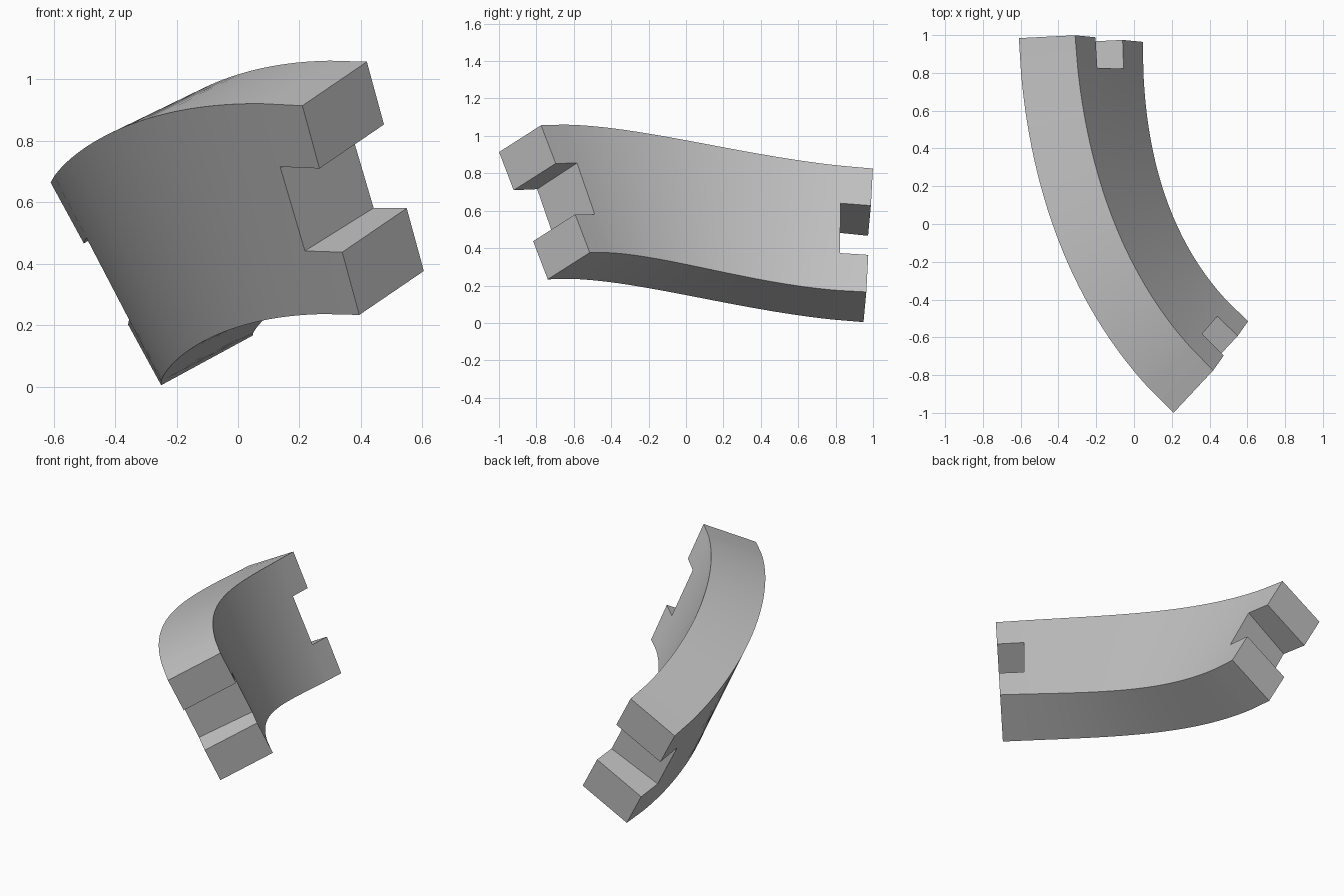
import bpy, bmesh
from mathutils import Vector

cube = bpy.data.objects.get("Cube")
if cube:
    bpy.data.objects.remove(cube)

HEIGHT, THICK, TANGENT = 0.752, 0.339, 1.96
NOTCH = 0.085          # slot depth as a share of the sweep
SEGMENTS = 28

# End sections: centre, height direction, outward direction
far = [Vector(v) for v in ((-0.281, 0.974, 0.415), (-0.36, 0.035, 0.66), (-0.30, -0.015, -0.16))]
near = [Vector(v) for v in ((0.407, -0.757, 0.645), (-0.185, -0.26, 0.68), (-0.21, -0.225, -0.14))]


def section(u):
    """Centre, height vector and thickness vector along the curved sweep."""
    t0 = far[1].cross(far[2]).normalized() * TANGENT
    t1 = near[1].cross(near[2]).normalized() * TANGENT
    a, b = u * u * (3 - 2 * u), u * (1 - u)
    centre = far[0].lerp(near[0], a) + t0 * b * (1 - u) - t1 * b * u
    up = far[1].lerp(near[1], u).normalized()
    out = far[2].lerp(near[2], u)
    out = (out - up * out.dot(up)).normalized()
    return centre, up * HEIGHT, out * THICK


# Stations along the sweep and levels across the height
stations = [0] + [NOTCH + (1 - 2 * NOTCH) * i / SEGMENTS for i in range(SEGMENTS + 1)] + [1]
levels = [-0.5, -0.2, 0.2, 0.5]
last = len(stations) - 2

# Solid cells, leaving the middle one out at both ends for the slots
cells = {(i, j) for i in range(last + 1) for j in range(3)
         if not (j == 1 and i in (0, last))}

bm = bmesh.new()
verts = {}


def vert(i, j, k):
    if (i, j, k) not in verts:
        c, up, out = section(stations[i])
        verts[i, j, k] = bm.verts.new(c + up * levels[j] + out * (k - 0.5))
    return verts[i, j, k]


def quad(*keys):
    bm.faces.new([vert(*key) for key in keys])


for i, j in sorted(cells):
    # inner and outer curved walls
    for k in (0, 1):
        quad((i, j, k), (i + 1, j, k), (i + 1, j + 1, k), (i, j + 1, k))
    # exposed end faces and slot backs
    for di in (0, 1):
        if (i + 2 * di - 1, j) not in cells:
            e = i + di
            quad((e, j, 0), (e, j + 1, 0), (e, j + 1, 1), (e, j, 1))
    # exposed top, bottom and slot sides
    for dj in (0, 1):
        if (i, j + 2 * dj - 1) not in cells:
            e = j + dj
            quad((i, e, 0), (i + 1, e, 0), (i + 1, e, 1), (i, e, 1))

bmesh.ops.recalc_face_normals(bm, faces=bm.faces)
mesh = bpy.data.meshes.new("curved_slotted_block")
bm.to_mesh(mesh)
bm.free()

block = bpy.data.objects.new("curved_slotted_block", mesh)
bpy.context.collection.objects.link(block)

# Plain grey finish
grey = bpy.data.materials.new("plain_grey")
grey.use_nodes = True
colour = (0.55, 0.55, 0.55, 1)
grey.diffuse_color = colour
grey.node_tree.nodes["Principled BSDF"].inputs["Base Color"].default_value = colour
mesh.materials.append(grey)

bpy.context.view_layer.objects.active = block
block.select_set(True)
bpy.ops.object.shade_smooth_by_angle(angle=0.52)
